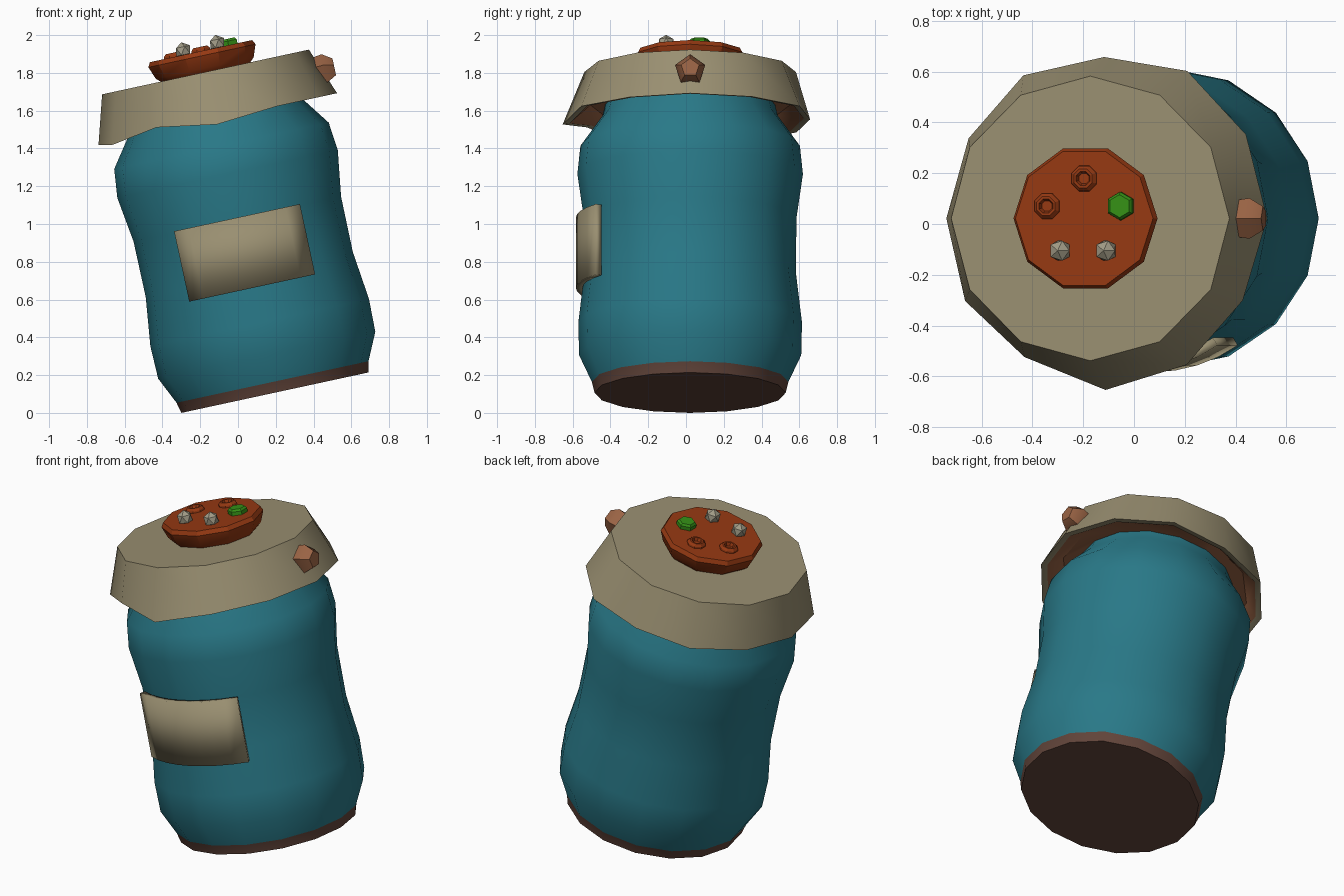
import bpy, bmesh
from math import radians, pi, cos, sin
from mathutils import Matrix, Vector

cube = bpy.data.objects.get("Cube")
if cube:
    bpy.data.objects.remove(cube)

# The whole jar leans to one side about the bottom centre
TILT = Matrix.Translation((0.195, 0.022, 0.107)) @ Matrix.Rotation(radians(-12.2), 4, 'Y')


def material(name, rgb):
    m = bpy.data.materials.new(name)
    m.use_nodes = True
    m.diffuse_color = (*rgb, 1)
    m.node_tree.nodes["Principled BSDF"].inputs["Base Color"].default_value = (*rgb, 1)
    return m


teal = material("teal", (0.022, 0.19, 0.245))
cream = material("cream", (0.32, 0.275, 0.165))
dark_brown = material("dark brown", (0.12, 0.058, 0.042))
copper = material("copper", (0.32, 0.125, 0.058))
orange = material("orange", (0.30, 0.04, 0.006))
green = material("green", (0.035, 0.28, 0.008))
stone = material("pale stone", (0.36, 0.33, 0.24))


def finish(name, bm, mats, angle=40, place=Matrix()):
    """Turn a bmesh into a tilted object with sharp edges above the angle."""
    bmesh.ops.recalc_face_normals(bm, faces=bm.faces)
    bm.transform(place)
    mesh = bpy.data.meshes.new(name)
    bm.to_mesh(mesh)
    bm.free()
    for m in mats:
        mesh.materials.append(m)
    obj = bpy.data.objects.new(name, mesh)
    bpy.context.collection.objects.link(obj)
    obj.matrix_world = TILT
    if angle:
        bpy.ops.object.select_all(action='DESELECT')
        obj.select_set(True)
        bpy.context.view_layer.objects.active = obj
        bpy.ops.object.shade_smooth_by_angle(angle=radians(angle))
    return obj


def lathe(profile, sides, start=0.0):
    """Revolve (radius, height) points about z and close both ends."""
    bm = bmesh.new()
    rings = []
    for r, z in profile:
        angles = [start + 2 * pi * i / sides for i in range(sides)]
        rings.append([bm.verts.new((r * cos(a), r * sin(a), z)) for a in angles])
    for low, high in zip(rings, rings[1:]):
        for i in range(sides):
            j = (i + 1) % sides
            bm.faces.new((low[i], low[j], high[j], high[i]))
    bm.faces.new(rings[0][::-1])
    bm.faces.new(rings[-1])
    return bm, rings


# Jar body with a brown foot
bm, _ = lathe([(0.506, 0), (0.52, 0.058), (0.588, 0.203), (0.592, 0.38), (0.561, 0.64),
               (0.562, 0.94), (0.597, 1.184), (0.581, 1.337), (0.464, 1.5), (0.44, 1.6)], 16)
for f in bm.faces:
    f.material_index = int(f.calc_center_median().z < 0.05)
finish("jar_body", bm, [teal, dark_brown], 50)

# Flared lid with an uneven rim and a copper lining
bm, rings = lathe([(0.56, 1.737), (0.65, 1.48), (0.615, 1.485), (0.53, 1.56), (0.44, 1.56)], 12)
rim = [.657, .66, .67, .635, .65, .63, .635, .65, .63, .675, .665, .645]
drop = {7: -0.016, 8: 0.025, 9: -0.027}
for ring in rings[1:3]:
    for i, v in enumerate(ring):
        v.co.x *= rim[i] / 0.65
        v.co.y *= rim[i] / 0.65
        v.co.z += drop.get(i, 0)
lining = set(rings[3])
for f in bm.faces:
    f.material_index = int(any(v in lining for v in f.verts))
finish("lid", bm, [cream, copper])

# Round cap on the lid
bm, _ = lathe([(0.235, 1.73), (0.265, 1.758), (0.29, 1.825), (0.277, 1.85)], 10)
finish("cap", bm, [orange], 30)

# Copper knob on the side of the lid
bm, _ = lathe([(0.075, -0.03), (0.084, 0.03), (0.05, 0.082)], 5, pi)
finish("lid_knob", bm, [copper], 60,
       Matrix.Translation((0.59, 0, 1.615)) @ Matrix.Rotation(pi / 2, 4, 'Y'))

# Five small pieces spaced evenly around the cap
for k, kind in enumerate(["ring", "ring", "crystal", "crystal", "button"]):
    a = radians(90 + 72 * k)
    spot = Matrix.Translation((0.157 * cos(a), 0.157 * sin(a), 1.85))
    if kind == "ring":
        bm, _ = lathe([(0.056, -0.01), (0.053, 0.01), (0.04, 0.023),
                       (0.03, 0.023), (0.022, 0.004)], 8, pi / 8)
        finish(f"cap_ring_{k}", bm, [orange], 30, spot)
    elif kind == "crystal":
        bm = bmesh.new()
        bmesh.ops.create_icosphere(bm, subdivisions=1, radius=0.046)
        finish(f"crystal_{k}", bm, [stone], 0, spot @ Matrix.Translation((0, 0, 0.022)))
    else:
        bm, _ = lathe([(0.056, -0.01), (0.056, 0.022), (0.045, 0.034)], 6, pi / 6)
        finish("green_button", bm, [green], 30, spot)

# Curved blank label wrapped on the front
bm = bmesh.new()
steps = 8
columns = []
for i in range(steps + 1):
    a = radians(-90 - 34.3 + 68.6 * i / steps)
    columns.append([bm.verts.new((0.605 * cos(a), 0.605 * sin(a), z)) for z in (0.567, 0.948)])
for left, right in zip(columns, columns[1:]):
    bm.faces.new((left[0], right[0], right[1], left[1]))
label = finish("label", bm, [cream])
# Point the label outward before giving it thickness
if label.data.polygons[steps // 2].normal.dot(Vector((0, -1, 0))) < 0:
    label.data.flip_normals()
solid = label.modifiers.new("thickness", 'SOLIDIFY')
solid.thickness = 0.035
solid.offset = -1
